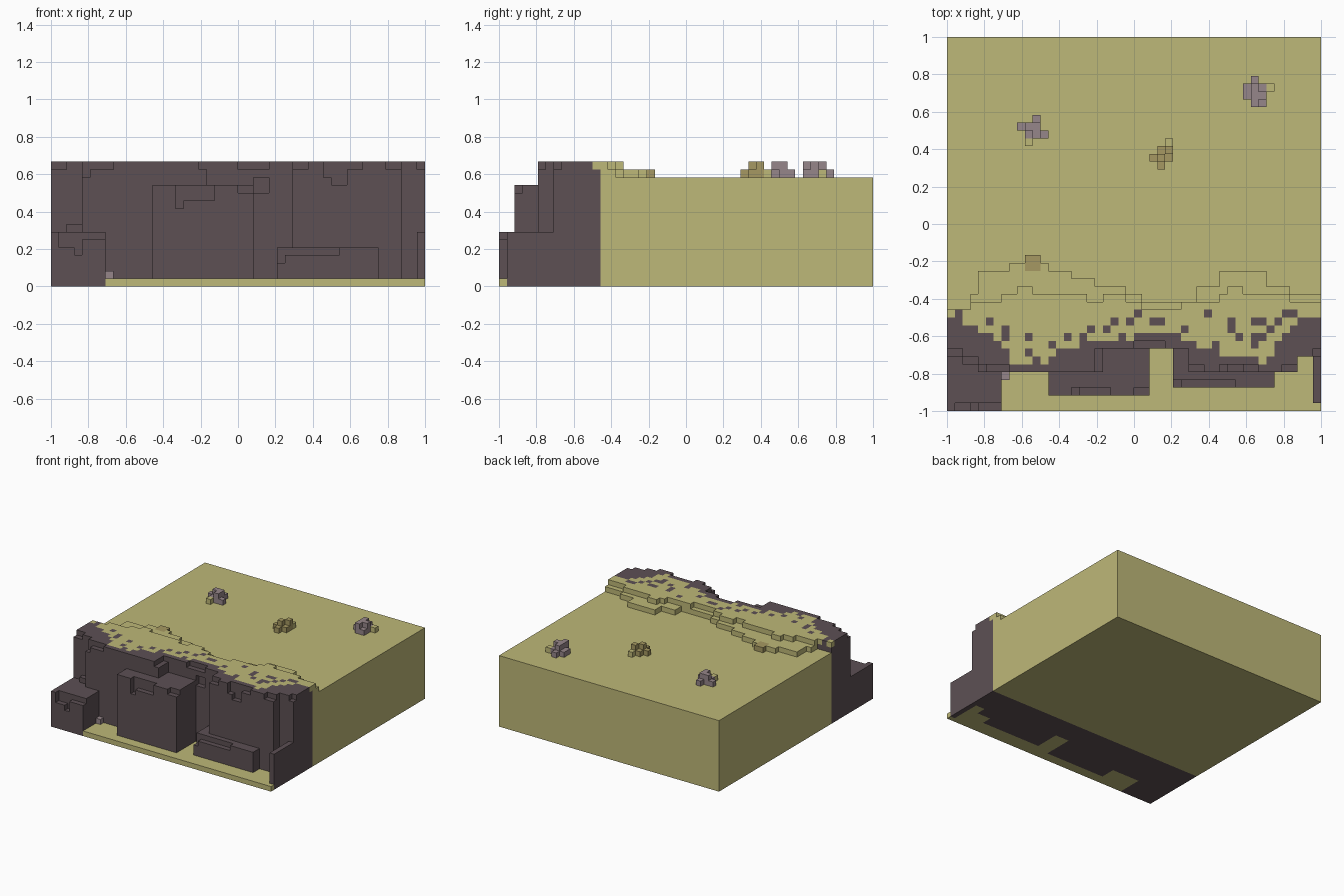
import bpy, bmesh

cube = bpy.data.objects.get("Cube")
if cube:
    bpy.data.objects.remove(cube, do_unlink=True)

N = 48                 # blocks along each side
U = 2.0 / N            # block size
cells = {}             # (i, j, k) -> part name


def fill(part, i0, i1, j0, j1, k0, k1):
    for i in range(i0, i1):
        for j in range(j0, j1):
            for k in range(k0, k1):
                cells[i, j, k] = part


def clear(i0, i1, j0, j1, k0, k1):
    for i in range(i0, i1):
        for j in range(j0, j1):
            for k in range(k0, k1):
                cells.pop((i, j, k), None)


# Sand plateau and low strip of sand at the cliff foot
fill("sand", 0, 48, 13, 48, 0, 14)
fill("sand", 0, 48, 0, 8, 0, 1)

# Two dune steps along the cliff edge: (end column, back row)
LOW_STEP = [(3, 13), (4, 15), (8, 18), (13, 19), (16, 18), (19, 17), (23, 16), (25, 15),
            (32, 14), (35, 16), (41, 18), (44, 16), (48, 15)]
HIGH_STEP = [(3, 13), (7, 14), (9, 15), (11, 16), (18, 15), (20, 14), (23, 15), (25, 14),
             (30, 13), (35, 14), (36, 15), (38, 16), (44, 15), (48, 14)]
for k, steps in ((14, LOW_STEP), (15, HIGH_STEP)):
    start = 0
    for end, back in steps:
        fill("sand", start, end, 12, back, k, k + 1)
        start = end

# Cliff body, buttresses and ledges
for box in [(0, 48, 8, 13, 0, 15), (0, 48, 8, 12, 15, 16),
            (0, 4, 7, 8, 0, 16), (4, 20, 5, 8, 0, 16),
            (31, 45, 5, 8, 0, 16), (45, 48, 7, 8, 0, 16),
            (0, 7, 0, 7, 0, 7), (13, 26, 2, 8, 0, 13),
            (29, 42, 3, 8, 0, 5), (47, 48, 1, 7, 0, 7),
            (2, 4, 6, 7, 7, 8)]:
    fill("cliff", *box)

# Chipped cliff edges
for box in [(1, 3, 0, 1, 5, 7), (3, 4, 0, 1, 4, 7), (4, 7, 0, 1, 6, 7),
            (16, 17, 2, 3, 10, 13), (17, 21, 2, 3, 11, 13), (24, 26, 2, 3, 12, 13),
            (26, 28, 8, 9, 12, 14), (24, 28, 8, 9, 15, 16),
            (0, 2, 7, 8, 15, 16), (4, 5, 5, 6, 14, 16), (5, 8, 5, 6, 15, 16),
            (19, 20, 5, 8, 15, 16), (31, 33, 5, 6, 15, 16), (35, 36, 5, 6, 14, 16),
            (36, 38, 5, 6, 13, 16), (38, 40, 5, 6, 15, 16), (43, 45, 5, 6, 15, 16),
            (47, 48, 7, 8, 15, 16), (29, 30, 3, 4, 3, 5), (30, 37, 3, 4, 4, 5)]:
    clear(*box)

# Ragged edge of sand on the cliff top: first sand row of each column
EDGE = [12, 12, 11, 11, 10, 10, 9, 8, 6, 6, 6, 7, 6, 7, 8, 8,
        8, 9, 9, 9, 9, 9, 10, 9, 10, 10, 10, 10, 10, 10, 9, 9,
        8, 8, 8, 7, 7, 7, 7, 7, 6, 7, 9, 10, 11, 12, 12, 12]
for i, edge in enumerate(EDGE):
    for j in range(edge, 13):
        if (i, j, 15) in cells:
            cells[i, j, 15] = "sand"

# Bare rock speckles in the sand
for i, j in [(1, 12), (5, 11), (7, 10), (7, 9), (10, 9), (10, 7), (13, 8), (15, 9),
             (17, 9), (18, 10), (20, 10), (21, 11), (23, 11), (24, 12), (26, 11), (27, 11),
             (30, 10), (33, 12), (34, 8), (36, 10), (36, 11), (37, 9), (39, 8),
             (39, 11), (40, 11), (39, 9), (40, 9), (41, 10), (42, 11), (43, 12), (44, 12)]:
    cells[i, j, 15] = "cliff"

# Loose stones and shrubs: row -> columns, with a second layer of blocks
CLUMPS = [
    ("stones", {42: [39], 41: [38, 39, 40], 40: [38, 39, 40], 39: [39, 40]},
     [(39, 41), (40, 40), (39, 40), (39, 39)], (41, 41)),
    ("stones", {37: [11], 36: [9, 10, 11], 35: [10, 11, 12]},
     [(10, 36), (11, 36), (11, 35)], (10, 34)),
    ("shrubs", {33: [27, 28], 32: [26, 27, 28], 31: [27]},
     [(27, 32), (28, 33)], (28, 34)),
    ("shrubs", {18: [10, 11], 19: [10, 11]}, [], None),
]
for part, rows, upper, sandy in CLUMPS:
    for j, columns in rows.items():
        for i in columns:
            cells[i, j, 14] = part
    for i, j in upper:
        cells[i, j, 15] = part
    if sandy:
        cells[sandy[0], sandy[1], 14] = "sand"
cells[7, 4, 1] = "stones"

# Corner offsets of the six block faces, keyed by direction
SIDES = {
    (1, 0, 0): [(1, 0, 0), (1, 1, 0), (1, 1, 1), (1, 0, 1)],
    (-1, 0, 0): [(0, 0, 0), (0, 0, 1), (0, 1, 1), (0, 1, 0)],
    (0, 1, 0): [(0, 1, 0), (0, 1, 1), (1, 1, 1), (1, 1, 0)],
    (0, -1, 0): [(0, 0, 0), (1, 0, 0), (1, 0, 1), (0, 0, 1)],
    (0, 0, 1): [(0, 0, 1), (1, 0, 1), (1, 1, 1), (0, 1, 1)],
    (0, 0, -1): [(0, 0, 0), (0, 1, 0), (1, 1, 0), (1, 0, 0)],
}


def linear(c):
    c /= 255
    return c / 12.92 if c <= 0.04045 else ((c + 0.055) / 1.055) ** 2.4


def build(part, name, colour_name, rgb):
    """Make one object from the exposed faces of a part's blocks."""
    bm = bmesh.new()
    verts = {}

    def vert(p):
        if p not in verts:
            verts[p] = bm.verts.new((p[0] * U - 1, p[1] * U - 1, p[2] * U))
        return verts[p]

    for (i, j, k), owner in cells.items():
        if owner != part:
            continue
        for (a, b, c), corners in SIDES.items():
            if (i + a, j + b, k + c) not in cells:
                bm.faces.new([vert((i + x, j + y, k + z)) for x, y, z in corners])
    mesh = bpy.data.meshes.new(name)
    bm.to_mesh(mesh)
    bm.free()
    mat = bpy.data.materials.new(colour_name)
    mat.use_nodes = True
    colour = (*[linear(c) for c in rgb], 1)
    mat.diffuse_color = colour
    mat.node_tree.nodes["Principled BSDF"].inputs["Base Color"].default_value = colour
    mesh.materials.append(mat)
    bpy.context.collection.objects.link(bpy.data.objects.new(name, mesh))


build("sand", "sand_ground", "khaki sand", (190, 184, 120))
build("cliff", "cliff_wall", "dark mauve rock", (93, 80, 84))
build("stones", "loose_stones", "grey mauve stone", (150, 134, 138))
build("shrubs", "dry_shrubs", "dry olive", (166, 153, 98))
